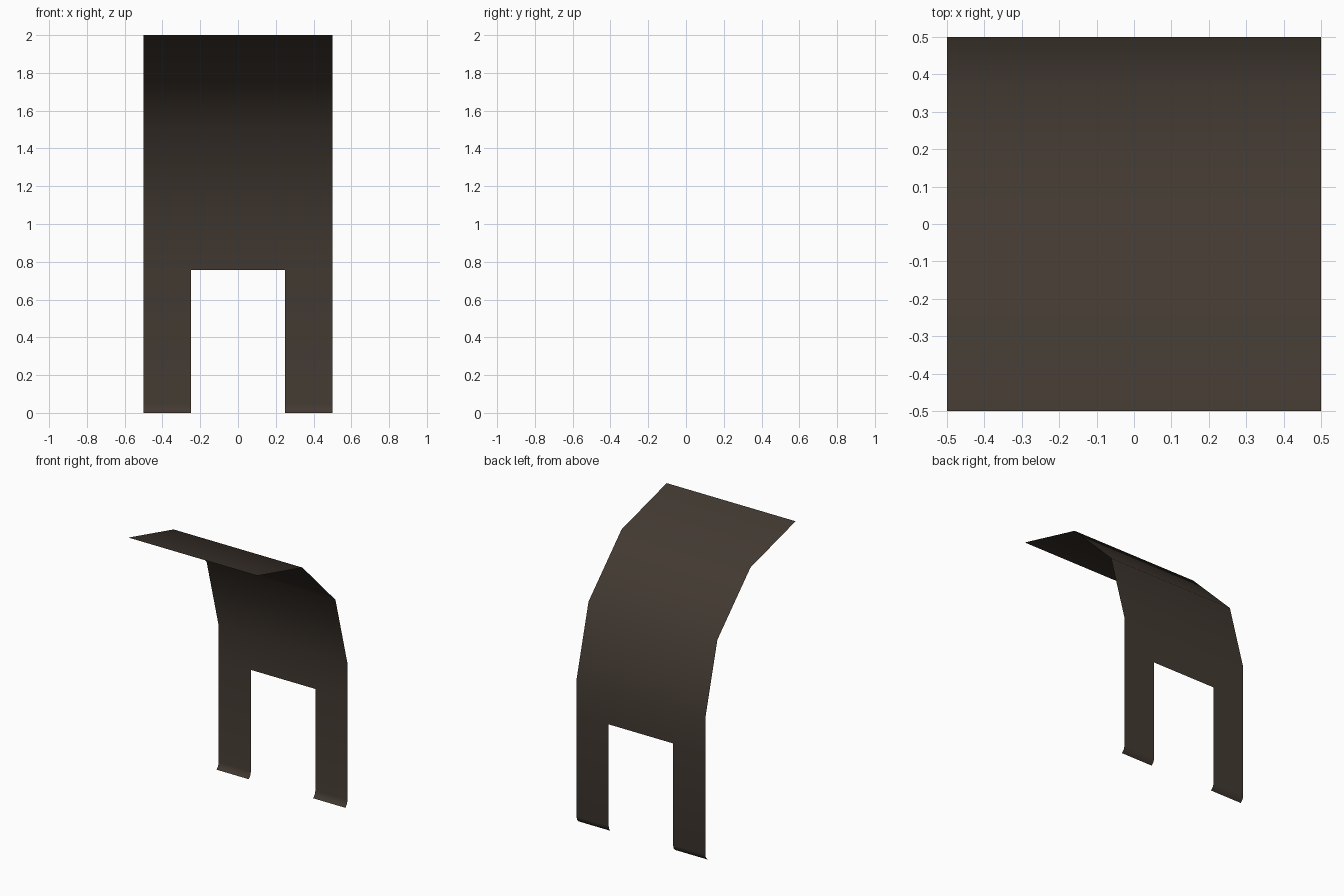
import bpy, bmesh, math

if "Cube" in bpy.data.objects:
    bpy.data.objects.remove(bpy.data.objects["Cube"])

# Flat colour
mat = bpy.data.materials.new("dark brown")
mat.diffuse_color = (0.054, 0.041, 0.031, 1.0)
mat.use_nodes = True
mat.node_tree.nodes["Principled BSDF"].inputs["Base Color"].default_value = mat.diffuse_color

GAP_TOP = 0.757   # top of the opening between the legs
LIP = 0.05        # radius of the curled foot lip

# Side profile (y, z): quarter-circle canopy, upright, curled foot
profile = [(-0.5 + math.cos(math.radians(a)), 1 + math.sin(math.radians(a)))
           for a in (90, 60, 30, 0)]
profile.append((0.5, GAP_TOP))
for a in (0, 30, 60):
    r = math.radians(a)
    profile.append((0.5 - LIP * (1 - math.cos(r)), LIP * (math.sin(math.radians(60)) - math.sin(r))))

# Thin sheet swept across x, leaving the doorway open
xs = (-0.5, -0.25, 0.25, 0.5)
bm = bmesh.new()
rows = [[bm.verts.new((x, y, z)) for x in xs] for y, z in profile]
for i in range(len(rows) - 1):
    for j in range(3):
        if j == 1 and profile[i][1] <= GAP_TOP + 1e-5:
            continue
        f = bm.faces.new((rows[i][j], rows[i + 1][j], rows[i + 1][j + 1], rows[i][j + 1]))
        f.smooth = True
bmesh.ops.delete(bm, geom=[v for v in bm.verts if not v.link_faces], context='VERTS')

# Outer (back and top) side faces outward
bm.normal_update()
if sum(f.normal.y + f.normal.z for f in bm.faces) < 0:
    bmesh.ops.reverse_faces(bm, faces=bm.faces[:])

mesh = bpy.data.meshes.new("curved_canopy_panel")
bm.to_mesh(mesh)
bm.free()
mesh.materials.append(mat)
obj = bpy.data.objects.new("curved_canopy_panel", mesh)
bpy.context.collection.objects.link(obj)
